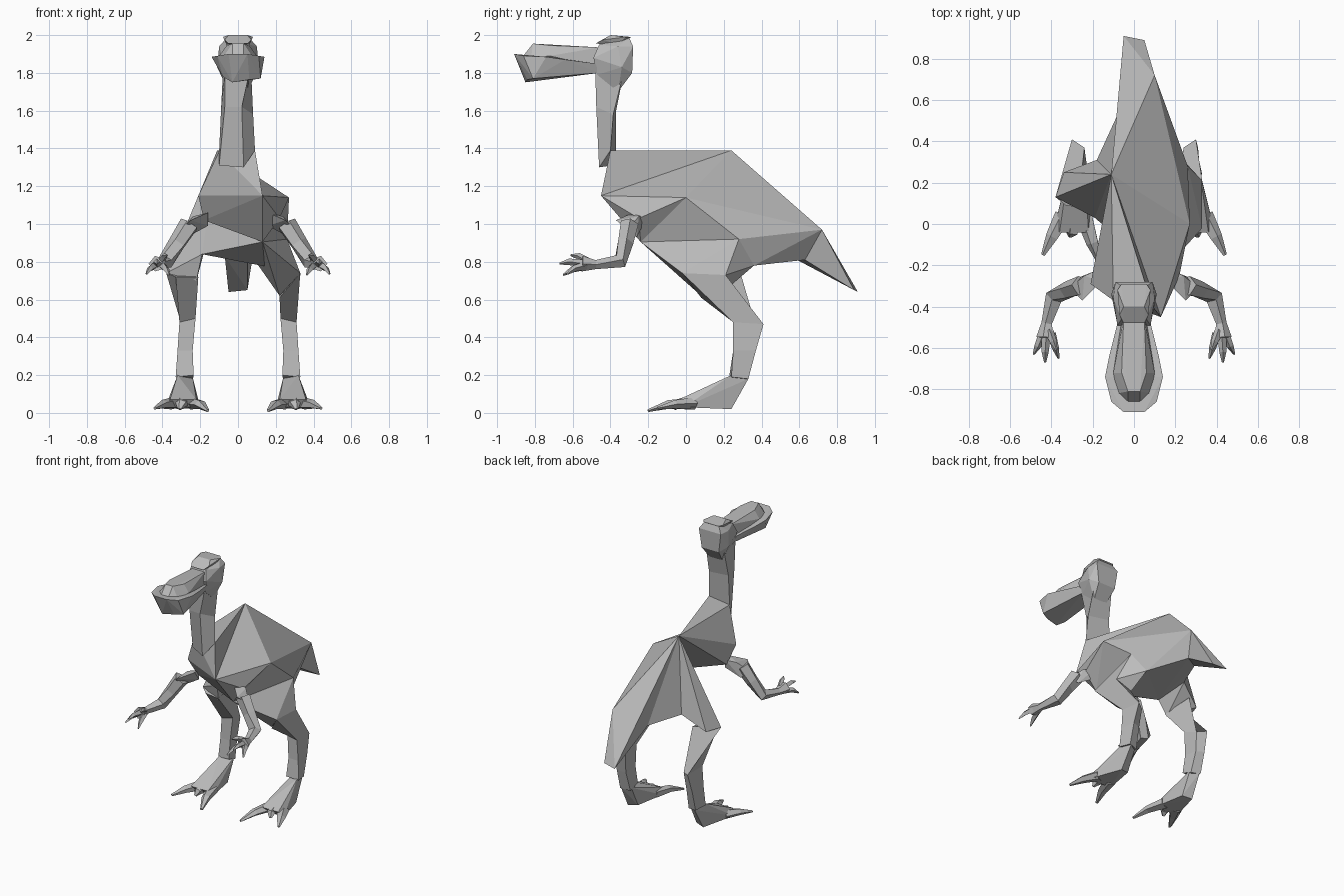
import bpy, bmesh, math
from mathutils import Vector

if "Cube" in bpy.data.objects:
    bpy.data.objects.remove(bpy.data.objects["Cube"], do_unlink=True)

grey = bpy.data.materials.new("plain_grey")
grey.use_nodes = True
grey.diffuse_color = (0.5, 0.5, 0.5, 1)
bsdf = grey.node_tree.nodes["Principled BSDF"]
bsdf.inputs["Base Color"].default_value = (0.5, 0.5, 0.5, 1)
bsdf.inputs["Roughness"].default_value = 0.8


def finish(name, bm):
    bmesh.ops.recalc_face_normals(bm, faces=bm.faces[:])
    mesh = bpy.data.meshes.new(name)
    bm.to_mesh(mesh)
    bm.free()
    mesh.materials.append(grey)
    obj = bpy.data.objects.new(name, mesh)
    bpy.context.collection.objects.link(obj)
    return obj


def hull(name, points, side=1):
    """Faceted solid wrapped around a handful of corner points."""
    bm = bmesh.new()
    for x, y, z in points:
        bm.verts.new((x * side, y, z))
    res = bmesh.ops.convex_hull(bm, input=bm.verts[:])
    loose = {v for v in res["geom_interior"] + res["geom_unused"]
             if isinstance(v, bmesh.types.BMVert)}
    bmesh.ops.delete(bm, geom=list(loose), context="VERTS")
    return finish(name, bm)


def loft(name, rings, side=1):
    """Skin a row of rings that share one point count."""
    bm = bmesh.new()
    rows = [[bm.verts.new((p[0] * side, p[1], p[2])) for p in r] for r in rings]
    n = len(rows[0])
    for a, b in zip(rows, rows[1:]):
        for i in range(n):
            j = (i + 1) % n
            bm.faces.new((a[i], a[j], b[j], b[i]))
    bm.faces.new(rows[0])
    bm.faces.new(rows[-1])
    return finish(name, bm)


def limb(name, path, radii, sides=5, side=1, flat=1.0):
    """Tapering tube along a path; flat scales its thickness."""
    pts = [Vector(p) for p in path]
    rings = []
    for i, p in enumerate(pts):
        t = (pts[min(i + 1, len(pts) - 1)] - pts[max(i - 1, 0)]).normalized()
        u = (Vector((1, 0, 0)) - t * t.x).normalized()
        v = t.cross(u)
        rings.append([p + radii[i] * (u * math.cos(a) + v * math.sin(a) * flat)
                      for a in (math.tau * k / sides for k in range(sides))])
    return loft(name, rings, side)


# Shared body corners
back_peak = (-0.11, 0.24, 1.39)
neck_root = (0.09, -0.40, 1.39)
neck_side = (-0.10, -0.37, 1.385)
chest_l = (0.13, -0.45, 1.15)
chest_r = (-0.21, -0.29, 1.15)
flank = (0.27, 0.0, 1.14)
hip = (0.26, 0.28, 0.92)
rump = (0.10, 0.72, 0.97)
belly = (0.13, -0.24, 0.905)
groin_r = (-0.19, 0.03, 0.84)
rear_l, rear_r = (0.19, 0.36, 0.78), (-0.18, 0.31, 0.85)
knee_front = (0.33, -0.02, 0.74)
under_tail = [(0.05, 0.63, 0.81), (-0.07, 0.55, 0.83)]

# Torso, tail, chest overhang and the wedge that carries the neck
hull("body", [back_peak, flank, hip, rump, belly, groin_r, rear_l, rear_r] + under_tail)
hull("groin", [belly, knee_front, groin_r, hip, rear_l, rear_r])
hull("tail", [back_peak, rump, (0.05, 0.89, 0.65), (-0.05, 0.91, 0.64)] + under_tail)
hull("chest", [back_peak, chest_l, chest_r, (-0.18, -0.22, 1.02), belly, flank,
               (0.22, -0.25, 1.03)])
hull("neck_wedge", [neck_root, neck_side, chest_l, chest_r, back_peak])

# Neck
loft("neck", [
    [neck_root, neck_side, (-0.10, -0.39, 1.31), (0.03, -0.46, 1.30)],
    [(0.08, -0.385, 1.58), (-0.09, -0.37, 1.60), (-0.07, -0.47, 1.62), (0.02, -0.475, 1.62)],
    [(0.07, -0.33, 1.80), (-0.08, -0.33, 1.80), (-0.07, -0.48, 1.80), (0.06, -0.48, 1.80)],
])

# Skull with its flat brow cap
hull("skull", [(s * x, y, z) for s in (-1, 1) for x, y, z in (
    (0.05, -0.36, 1.70), (0.06, -0.47, 1.79), (0.08, -0.49, 1.88), (0.11, -0.34, 1.83),
    (0.10, -0.36, 1.94), (0.07, -0.285, 1.80), (0.09, -0.28, 1.94), (0.06, -0.30, 1.985),
    (0.06, -0.46, 1.95))])
hull("brow_cap", [(s * x, y, z) for s in (-1, 1) for x, y, z in (
    (0.05, -0.48, 1.955), (0.07, -0.44, 1.975), (0.08, -0.32, 1.99), (0.06, -0.29, 1.99),
    (0.05, -0.40, 2.0), (0.06, -0.36, 1.95))])

# Bill: domed upper half inside a wider lower jaw
hull("upper_bill", [(s * x, y, z) for s in (-1, 1) for x, y, z in (
    (0.06, -0.46, 1.83), (0.05, -0.46, 1.935), (0.07, -0.60, 1.88), (0.10, -0.72, 1.89),
    (0.03, -0.81, 1.955), (0.06, -0.72, 1.945), (0.08, -0.82, 1.88), (0.03, -0.87, 1.88))])
hull("lower_jaw", [(s * x, y, z) for s in (-1, 1) for x, y, z in (
    (0.06, -0.46, 1.80), (0.08, -0.48, 1.85), (0.12, -0.64, 1.87), (0.14, -0.74, 1.885),
    (0.11, -0.86, 1.89), (0.05, -0.91, 1.90))]
    + [(0.12, -0.81, 1.77), (0.06, -0.84, 1.765), (-0.03, -0.85, 1.75), (-0.08, -0.82, 1.78)])

# Thighs
hull("left_thigh", [belly, hip, rear_l, knee_front, (0.33, 0.21, 0.73),
                    (0.22, 0.08, 0.62), (0.22, 0.22, 0.66), (0.08, 0.10, 0.82)])
hull("right_thigh", [back_peak, (-0.38, 0.13, 0.74), groin_r, rear_r,
                     (-0.34, 0.25, 0.74), (-0.22, 0.08, 0.70)])

knee = {1: [knee_front, (0.33, 0.21, 0.73), (0.22, 0.23, 0.67), (0.22, 0.08, 0.61)],
        -1: [(0.33, 0.09, 0.72), (0.38, 0.13, 0.74), (0.25, 0.28, 0.77), (0.21, 0.07, 0.72)]}

for side, label in ((1, "left"), (-1, "right")):
    # Leg below the thigh, bending back at the hock
    loft(label + "_leg", [
        knee[side],
        [(0.31, 0.25, 0.48), (0.30, 0.41, 0.47), (0.24, 0.37, 0.46), (0.225, 0.26, 0.50)],
        [(0.32, 0.25, 0.33), (0.31, 0.37, 0.33), (0.25, 0.35, 0.32), (0.24, 0.25, 0.33)],
        [(0.33, 0.24, 0.19), (0.31, 0.33, 0.18), (0.24, 0.31, 0.17), (0.235, 0.23, 0.20)],
    ], side)
    # Foot wedge and toes
    hull(label + "_foot", [(0.32, 0.24, 0.20), (0.30, 0.33, 0.18), (0.24, 0.30, 0.19),
                           (0.24, 0.22, 0.03), (0.31, 0.24, 0.02), (0.26, 0.10, 0.105),
                           (0.385, -0.01, 0.03), (0.36, -0.04, 0.07), (0.22, -0.04, 0.07),
                           (0.20, -0.01, 0.03)], side)
    for toe, root, mid, tip in (
            ("outer", (0.34, 0.04, 0.05), (0.395, -0.06, 0.045), (0.44, -0.15, 0.025)),
            ("middle", (0.29, 0.02, 0.06), (0.30, -0.04, 0.05), (0.31, -0.06, 0.02)),
            ("inner", (0.24, 0.04, 0.05), (0.20, -0.09, 0.045), (0.16, -0.20, 0.012))):
        limb(f"{label}_{toe}_toe", (root, mid, tip), (0.045, 0.032, 0.01), 5, side, 0.75)
    # Arm and hand
    hull(label + "_shoulder", [(0.17, -0.22, 1.05), (0.16, -0.28, 1.06), (0.16, -0.23, 0.99),
                               (0.25, -0.37, 1.02), (0.31, -0.31, 0.97), (0.27, -0.26, 0.93),
                               (0.24, -0.25, 1.04)], side)
    limb(label + "_arm", ((0.255, -0.30, 1.00), (0.32, -0.32, 0.90), (0.385, -0.35, 0.80),
                          (0.42, -0.48, 0.785), (0.425, -0.55, 0.79)),
         (0.055, 0.048, 0.045, 0.028, 0.048), 5, side, 0.9)
    for finger, root, mid, tip in (
            ("outer", (0.44, -0.53, 0.78), (0.465, -0.59, 0.765), (0.485, -0.63, 0.735)),
            ("middle", (0.425, -0.54, 0.79), (0.43, -0.62, 0.80), (0.43, -0.67, 0.79)),
            ("inner", (0.40, -0.53, 0.78), (0.38, -0.60, 0.76), (0.365, -0.65, 0.73)),
            ("thumb", (0.41, -0.52, 0.80), (0.39, -0.57, 0.83), (0.375, -0.61, 0.835))):
        limb(f"{label}_{finger}_finger", (root, mid, tip), (0.022, 0.017, 0.005), 4, side)
